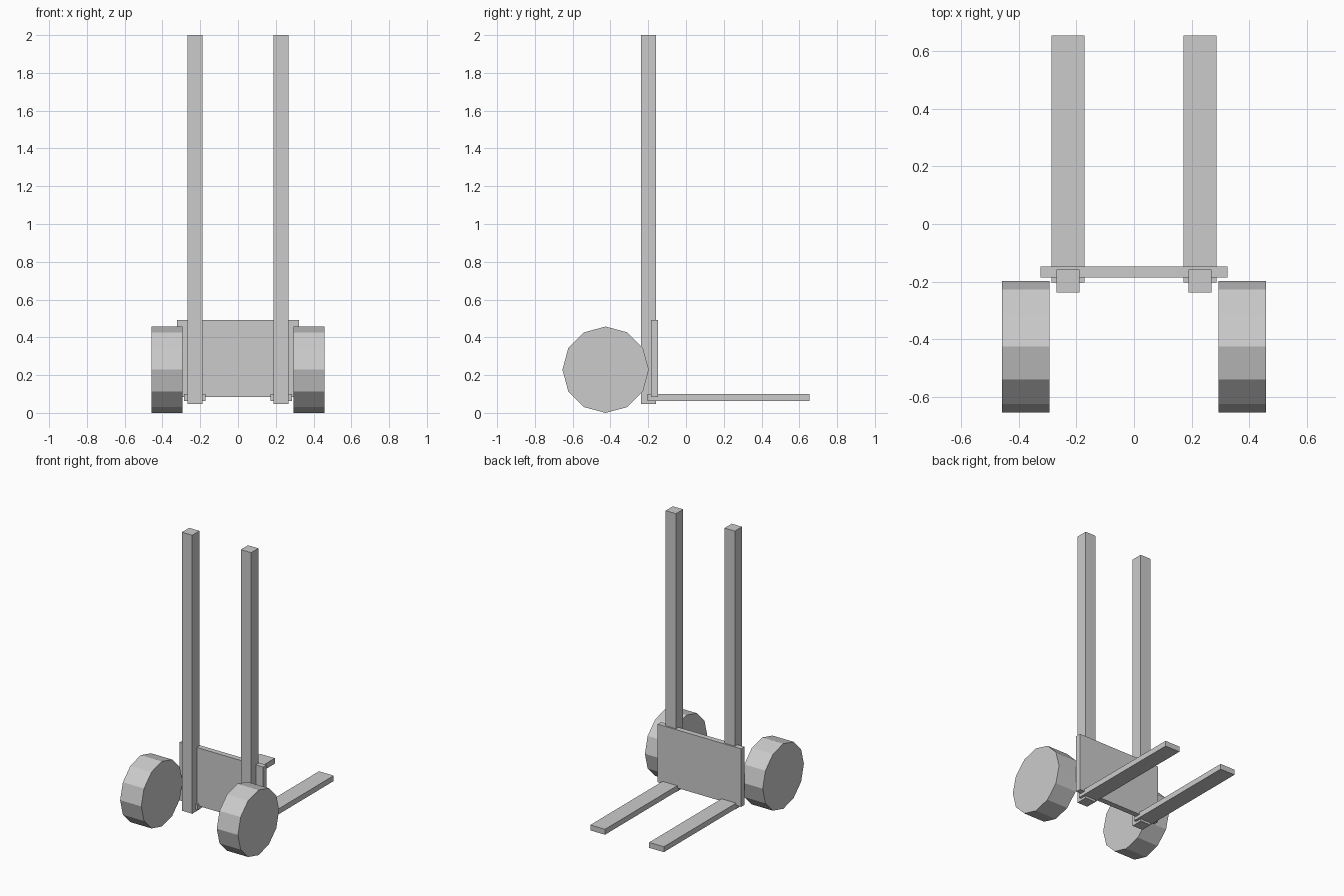
import bpy
import math

if "Cube" in bpy.data.objects:
    bpy.data.objects.remove(bpy.data.objects["Cube"])

grey = bpy.data.materials.new("plain grey")
grey.diffuse_color = (0.6, 0.6, 0.6, 1)
grey.use_nodes = True
grey.node_tree.nodes["Principled BSDF"].inputs["Base Color"].default_value = grey.diffuse_color


def finish(name):
    obj = bpy.context.object
    obj.name = name
    obj.data.materials.append(grey)
    bpy.ops.object.transform_apply(location=True, rotation=True, scale=True)


def box(name, low, high):
    mid = [(a + b) / 2 for a, b in zip(low, high)]
    bpy.ops.mesh.primitive_cube_add(size=1, location=mid)
    bpy.context.object.scale = [b - a for a, b in zip(low, high)]
    finish(name)


def wheel(name, x):
    # twelve sides, with corners at the very top and bottom
    bpy.ops.mesh.primitive_cylinder_add(
        vertices=12, radius=0.2285, depth=0.164,
        location=(x, -0.4255, 0.2285), rotation=(0, math.pi / 2, 0))
    finish(name)


# carriage plate
box("back_plate", (-0.324, -0.186, 0.084), (0.324, -0.148, 0.491))

for side, s in (("left", -1), ("right", 1)):
    # upright mast
    box(side + "_mast", (s * 0.2285 - 0.04, -0.238, 0.046),
        (s * 0.2285 + 0.04, -0.158, 2.0))
    # lifting fork
    box(side + "_fork", (s * 0.2285 - 0.057, -0.203, 0.062),
        (s * 0.2285 + 0.057, 0.653, 0.10))
    wheel(side + "_wheel", s * 0.375)
